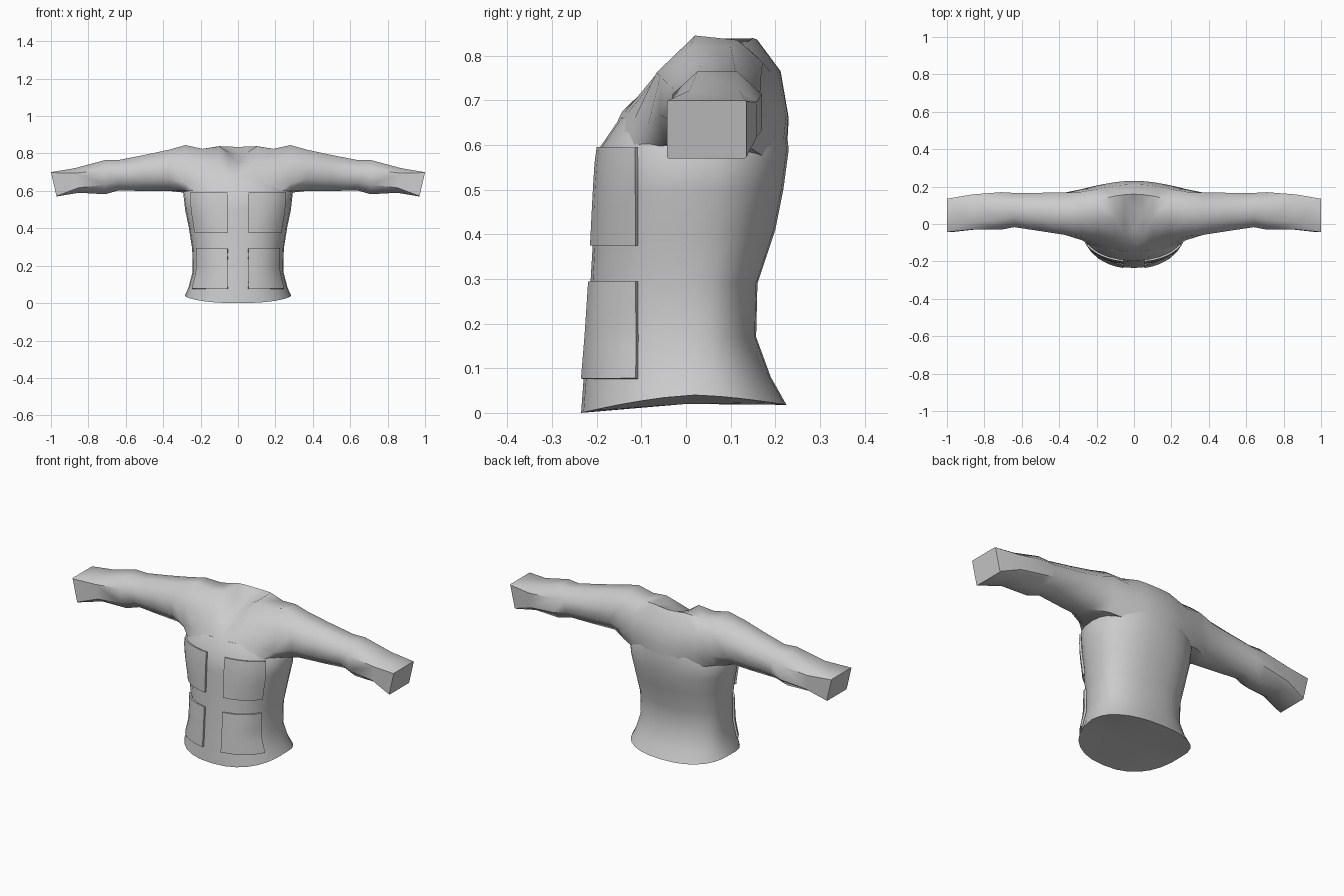
import bpy, bmesh, math

if "Cube" in bpy.data.objects:
    bpy.data.objects.remove(bpy.data.objects["Cube"])

grey = bpy.data.materials.new("grey_cloth")
grey.diffuse_color = (0.6, 0.6, 0.6, 1)
grey.use_nodes = True
grey.node_tree.nodes["Principled BSDF"].inputs["Base Color"].default_value = grey.diffuse_color


def make(name, bm, angle=40, mirror=False, thick=0):
    """Turn a bmesh into a smooth shaded object, optionally thickened and mirrored."""
    bmesh.ops.remove_doubles(bm, verts=bm.verts[:], dist=0.0005)
    bmesh.ops.recalc_face_normals(bm, faces=bm.faces[:])
    me = bpy.data.meshes.new(name)
    bm.to_mesh(me)
    bm.free()
    me.materials.append(grey)
    ob = bpy.data.objects.new(name, me)
    bpy.context.collection.objects.link(ob)
    if thick:
        s = ob.modifiers.new("thickness", 'SOLIDIFY')
        s.thickness, s.offset = thick, 0
    if mirror:
        m = ob.modifiers.new("mirror", 'MIRROR')
        m.use_clip = True
    bpy.ops.object.select_all(action='DESELECT')
    ob.select_set(True)
    bpy.context.view_layer.objects.active = ob
    for mod in [m.name for m in ob.modifiers]:
        bpy.ops.object.modifier_apply(modifier=mod)
    bpy.ops.object.shade_smooth_by_angle(angle=math.radians(angle))
    return ob


# Body: rings of (height, half width, front y, back y)
RINGS = [(0.0, .285, -.235, .225), (.08, .266, -.229, .19), (.17, .242, -.222, .157),
         (.29, .245, -.214, .16), (.41, .264, -.207, .20), (.50, .283, -.202, .218),
         (.59, .293, -.196, .23), (.66, .235, -.148, .222)]
YC, POW, SIDES = .02, 2.3, 28


def ring_at(z):
    for a, b in zip(RINGS, RINGS[1:]):
        if z <= b[0]:
            f = (z - a[0]) / (b[0] - a[0])
            return [p + (q - p) * f for p, q in zip(a, b)]
    return RINGS[-1]


def ring_point(ring, t):
    z, w, yf, yb = ring
    c, s = math.cos(t), math.sin(t)
    x = math.copysign(abs(c) ** (2 / POW), c) * w
    d = abs(s) ** (2 / POW)
    return (x, YC + d * (yb - YC if s > 0 else yf - YC), z)


bm = bmesh.new()
loops = []
for k, r in enumerate(RINGS):
    loop = []
    for i in range(SIDES):
        t = 2 * math.pi * i / SIDES
        x, y, z = ring_point(r, t)
        if k == 0:  # hem arches up at the sides
            z = .04 - (.04 if y < YC else .022) * abs(math.sin(t)) ** 1.3
        loop.append(bm.verts.new((x, y, z)))
    loops.append(loop)
for a, b in zip(loops, loops[1:]):
    for i in range(SIDES):
        j = (i + 1) % SIDES
        bm.faces.new((a[i], a[j], b[j], b[i]))
centre = bm.verts.new((0, 0, .02))
for i in range(SIDES):
    bm.faces.new((loops[0][i], centre, loops[0][(i + 1) % SIDES]))
bm.faces.new(loops[-1])
make("jacket_body", bm, 50)

# Shoulders: cross sections (y, z) from front bottom, over the top, to back bottom
YOKE = [
    (0, [(-.192, .57), (-.143, .675), (-.03, .745), (.09, .795), (.16, .835), (.212, .765), (.23, .66), (.225, .57)]),
    (.05, [(-.19, .57), (-.138, .672), (-.058, .757), (.06, .805), (.157, .837), (.21, .765), (.229, .66), (.223, .57)]),
    (.1, [(-.183, .57), (-.132, .67), (-.068, .757), (.03, .838), (.15, .839), (.205, .765), (.224, .66), (.214, .57)]),
    (.19, [(-.142, .57), (-.115, .66), (-.065, .752), (.02, .825), (.13, .825), (.188, .765), (.208, .66), (.18, .57)]),
    (.28, [(-.05, .60), (-.086, .64), (-.066, .762), (.02, .845), (.115, .835), (.172, .785), (.186, .66), (.15, .59)]),
]
# Sleeves: (x, front y, back y, bottom z, top z, corner cut, lean of the section)
SLEEVE = [(.37, -.058, .168, .60, .82, .3, 0), (.50, -.038, .167, .60, .792, .3, 0),
          (.64, -.017, .166, .602, .765, .3, 0), (.71, -.03, .17, .582, .765, .28, 0),
          (.87, -.03, .158, .59, .722, .2, .02), (1.0, -.043, .135, .57, .70, .02, .03)]

bm = bmesh.new()
loops = [[bm.verts.new((x, y, z)) for y, z in pts] for x, pts in YOKE]
for x, y0, y1, z0, z1, c, lean in SLEEVE:
    cy, cz = (y1 - y0) * c, (z1 - z0) * c
    pts = [(y0 + cy, z0), (y0, z0 + cz), (y0, z1 - cz), (y0 + cy, z1),
           (y1 - cy, z1), (y1, z1 - cz), (y1, z0 + cz), (y1 - cy, z0)]
    loops.append([bm.verts.new((x - lean * (z1 - z) / (z1 - z0), y, z)) for y, z in pts])
for k, (a, b) in enumerate(zip(loops, loops[1:])):
    for i in range(8):
        j = (i + 1) % 8
        if k < 2 and i < 4:  # diagonal follows the neckline
            bm.faces.new((a[i], a[j], b[j]))
            bm.faces.new((a[i], b[j], b[i]))
        else:
            bm.faces.new((a[i], a[j], b[j], b[i]))
bm.faces.new(loops[-1])
make("shoulders_and_sleeves", bm, 48, mirror=True)


# Pockets: curved panels that follow the body
def pocket(name, z0, z1, puff):
    bm = bmesh.new()
    rows, n, m = [], 6, 6
    for k in range(m + 1):
        z = z0 + (z1 - z0) * k / m
        ring = ring_at(z)
        t0 = -math.acos((.055 / ring[1]) ** (POW / 2))
        t1 = -math.asin(((YC + .108) / (YC - ring[2])) ** (POW / 2))
        row = []
        for i in range(n + 1):
            x, y, _ = ring_point(ring, t0 + (t1 - t0) * i / n)
            swell = puff * math.sin(math.pi * i / n) * math.sin(math.pi * k / m)
            row.append(bm.verts.new((x + swell * .4, y - swell, z)))
        rows.append(row)
    for a, b in zip(rows, rows[1:]):
        for i in range(n):
            bm.faces.new((a[i], a[i + 1], b[i + 1], b[i]))
    make(name, bm, 40, mirror=True, thick=.018)


pocket("chest_pockets", .375, .594, .003)
pocket("hip_pockets", .076, .294, .004)
